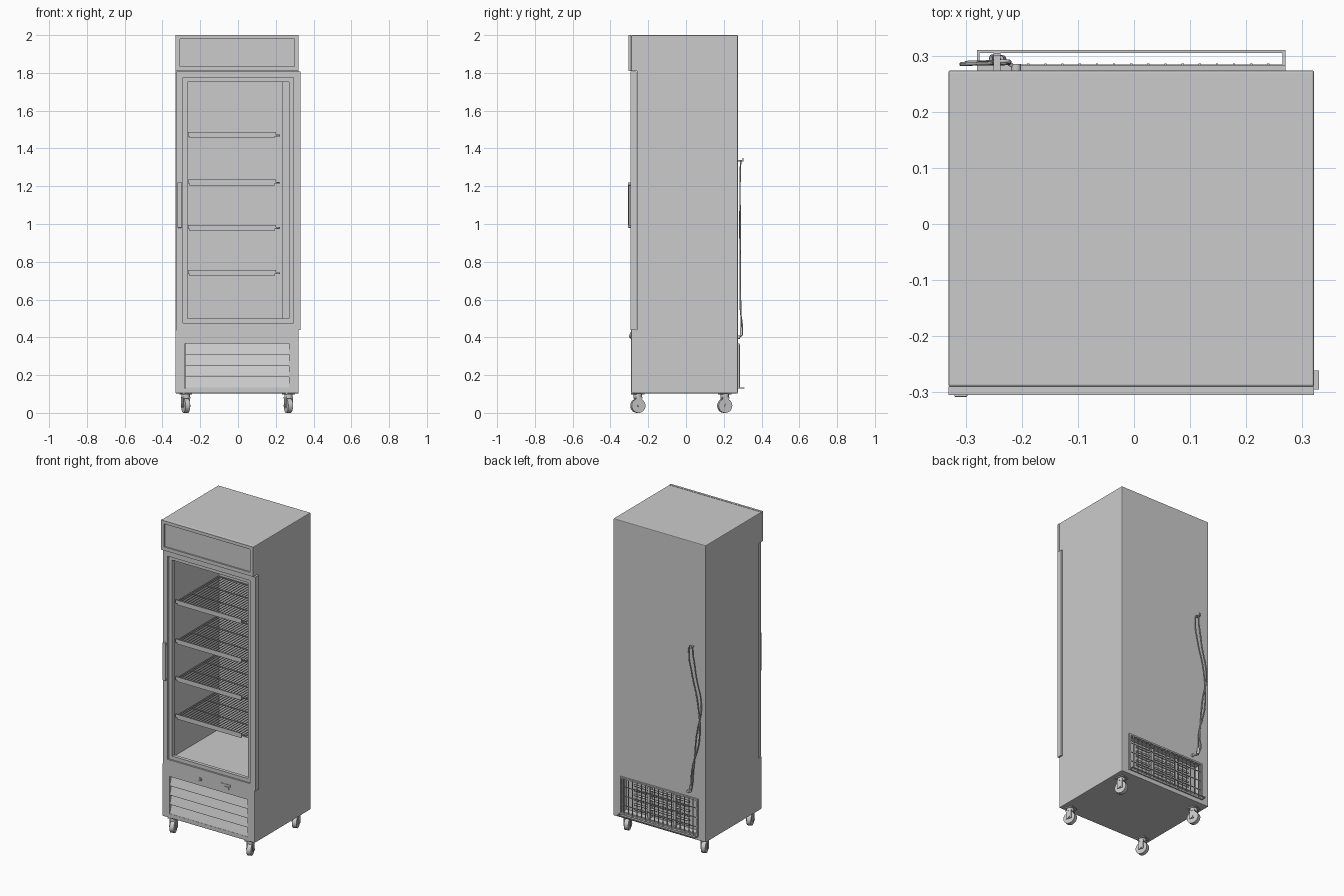
import bpy, bmesh, math
from mathutils import Matrix, Vector

cube = bpy.data.objects.get("Cube")
if cube:
    bpy.data.objects.remove(cube, do_unlink=True)

GREY = (0.6, 0.6, 0.6, 1)
mat = bpy.data.materials.new("light grey metal")
mat.use_nodes = True
mat.diffuse_color = GREY
mat.node_tree.nodes["Principled BSDF"].inputs["Base Color"].default_value = GREY


def finish(name, bm, bevel=0, smooth=False):
    bmesh.ops.recalc_face_normals(bm, faces=bm.faces)
    mesh = bpy.data.meshes.new(name)
    bm.to_mesh(mesh)
    bm.free()
    ob = bpy.data.objects.new(name, mesh)
    bpy.context.collection.objects.link(ob)
    mesh.materials.append(mat)
    if bevel:
        mod = ob.modifiers.new("soft edges", "BEVEL")
        mod.width, mod.segments = bevel, 2
    if smooth:
        bpy.ops.object.select_all(action="DESELECT")
        ob.select_set(True)
        bpy.context.view_layer.objects.active = ob
        bpy.ops.object.shade_smooth_by_angle(angle=math.radians(40))
    return ob


def add_box(bm, x0, x1, y0, y1, z0, z1):
    size = Matrix.Diagonal((x1 - x0, y1 - y0, z1 - z0, 1))
    centre = Matrix.Translation(((x0 + x1) / 2, (y0 + y1) / 2, (z0 + z1) / 2))
    bmesh.ops.create_cube(bm, size=1, matrix=centre @ size)


def boxes(name, items, bevel=0):
    bm = bmesh.new()
    for item in items:
        add_box(bm, *item)
    return finish(name, bm, bevel)


def add_cylinder(bm, start, end, r, sides=20):
    a, b = Vector(start), Vector(end)
    turn = (b - a).to_track_quat("Z", "Y").to_matrix().to_4x4()
    bmesh.ops.create_cone(bm, cap_ends=True, segments=sides, radius1=r, radius2=r,
                          depth=(b - a).length, matrix=Matrix.Translation((a + b) / 2) @ turn)


def frame(name, outer, inner, y0, y1):
    """Rectangular frame facing front; outer and inner are (x0, x1, z0, z1)."""
    bm = bmesh.new()
    loops = []
    for x0, x1, z0, z1 in (outer, inner):
        for y in (y0, y1):
            loops.append([bm.verts.new((x, y, z)) for x, z in
                          ((x0, z0), (x1, z0), (x1, z1), (x0, z1))])
    of, ob, nf, nb = loops
    for a, b in ((of, nf), (nf, nb), (nb, ob), (ob, of)):
        for i in range(4):
            j = (i + 1) % 4
            bm.faces.new((a[i], a[j], b[j], b[i]))
    return finish(name, bm)


def cut(target, *cutters):
    bpy.context.view_layer.objects.active = target
    for cutter in cutters:
        mod = target.modifiers.new("opening", "BOOLEAN")
        mod.object, mod.operation, mod.solver = cutter, "DIFFERENCE", "EXACT"
        cutter.hide_render = True
    for m in list(target.modifiers):
        bpy.ops.object.modifier_apply(modifier=m.name)
    for cutter in cutters:
        bpy.data.objects.remove(cutter, do_unlink=True)


def cord(name, points, r):
    curve = bpy.data.curves.new(name, "CURVE")
    curve.dimensions, curve.bevel_depth = "3D", r
    curve.bevel_resolution, curve.resolution_u = 2, 6
    curve.use_fill_caps = True
    spline = curve.splines.new("BEZIER")
    spline.bezier_points.add(len(points) - 1)
    for bp, co in zip(spline.bezier_points, points):
        bp.co = co
        bp.handle_left_type = bp.handle_right_type = "AUTO"
    ob = bpy.data.objects.new(name, curve)
    bpy.context.collection.objects.link(ob)
    curve.materials.append(mat)
    bpy.ops.object.select_all(action="DESELECT")
    ob.select_set(True)
    bpy.context.view_layer.objects.active = ob
    bpy.ops.object.convert(target="MESH")


# Cabinet with door rebate, cooled space, louvre recess and shallow machine bay
L, R = -0.331, 0.321
cabinet = boxes("cabinet", [(L, R, -0.29, 0.274, 0.103, 2)], 0.004)
cut(cabinet,
    boxes("rebate_cutter", [(-0.4, 0.4, -0.35, -0.26, 0.438, 1.81)]),
    boxes("cavity_cutter", [(-0.275, 0.275, -0.3, 0.2, 0.485, 1.77)]),
    boxes("louvre_cutter", [(-0.28, 0.27, -0.35, -0.262, 0.13, 0.368)]),
    boxes("bay_cutter", [(-0.265, 0.255, 0.235, 0.3, 0.145, 0.355)]))

# Header with a recessed sign panel
frame("header_frame", (L, R, 1.81, 2), (-0.308, 0.298, 1.833, 1.98), -0.305, -0.29)
boxes("header_panel", [(-0.308, 0.298, -0.296, -0.289, 1.833, 1.98)])

# Sloping louvres
bm = bmesh.new()
pitch = 0.238 / 4
for i in range(4):
    z = 0.13 + i * pitch
    section = [(-0.289, z), (-0.289, z + 0.004), (-0.272, z + pitch), (-0.262, z + pitch), (-0.262, z)]
    ends = [[bm.verts.new((x, y, h)) for y, h in section] for x in (-0.279, 0.269)]
    bm.faces.new(ends[0])
    bm.faces.new(ends[1])
    for k in range(5):
        n = (k + 1) % 5
        bm.faces.new((ends[0][k], ends[0][n], ends[1][n], ends[1][k]))
finish("front_louvres", bm)

# Lock and small control plate
bm = bmesh.new()
add_cylinder(bm, (-0.065, -0.288, 0.408), (-0.065, -0.296, 0.408), 0.013)
add_cylinder(bm, (-0.065, -0.296, 0.408), (-0.065, -0.302, 0.408), 0.008)
finish("lock", bm, smooth=True)
boxes("control_plate", [(0.075, 0.15, -0.293, -0.289, 0.415, 0.427),
                        (0.105, 0.14, -0.294, -0.289, 0.397, 0.412)])

# Door frame, recessed inner bead and gasket
BEAD = (-0.29, 0.293, 0.477, 1.775)
frame("door_frame", (-0.325, 0.33, 0.439, 1.807), BEAD, -0.295, -0.261)
frame("door_bead", BEAD, (-0.267, 0.27, 0.5, 1.752), -0.284, -0.262)

boxes("door_handle", [(-0.32, -0.297, -0.308, -0.303, 0.98, 1.22),
                      (-0.32, -0.314, -0.304, -0.294, 0.98, 1.22),
                      (-0.314, -0.297, -0.304, -0.294, 0.98, 0.995),
                      (-0.314, -0.297, -0.304, -0.294, 1.205, 1.22)], 0.0015)

# Upright lamp housing beside the hinge
boxes("lamp_strip", [(0.235, 0.276, -0.225, -0.19, 0.485, 1.77),
                     (0.245, 0.265, -0.23, -0.225, 0.51, 1.745)])

# Wire shelves
SL, SR, SF, SB = -0.266, 0.222, -0.25, 0.185
for n, z in enumerate((0.74, 0.98, 1.22, 1.47)):
    items = [(SL, SR - 0.022, SF, SF + 0.006, z - 0.006, z + 0.016),
             (SL + 0.01, SR - 0.03, SF + 0.004, SF + 0.018, z - 0.016, z - 0.006),
             (SL, SR, SB - 0.006, SB, z - 0.003, z + 0.003)]
    items += [(x, x + 0.006, SF + 0.02, SB, z - 0.003, z + 0.003) for x in (SL, SR - 0.006)]
    items += [(SL, SR, y, y + 0.005, z - 0.006, z - 0.001) for y in (-0.23, -0.1, 0.04)]
    wires = 24
    for i in range(1, wires):
        x = SL + (SR - SL) * i / wires
        items.append((x - 0.0018, x + 0.0018, SF + 0.005, SB, z - 0.001, z + 0.003))
    boxes(f"shelf_{n + 1}", items)

# Rear grille with its open bottom rail
GL, GR = -0.28, 0.27
frame("rear_grille_frame", (GL, GR, 0.13, 0.368), (GL + 0.01, GR - 0.01, 0.14, 0.358), 0.273, 0.283)
bars = []
for i in range(1, 18):
    x = GL + (GR - GL) * i / 18
    bars.append((x - 0.002, x + 0.002, 0.281, 0.286, 0.135, 0.363))
for i in range(1, 4):
    z = 0.13 + 0.238 * i / 4
    bars.append((GL + 0.005, GR - 0.005, 0.277, 0.281, z - 0.002, z + 0.002))
boxes("rear_grille_bars", bars)
boxes("rear_rail", [(GL, GR, 0.305, 0.31, 0.128, 0.134), (GL, GR, 0.276, 0.284, 0.128, 0.134),
                    (GL, GL + 0.005, 0.28, 0.31, 0.128, 0.134),
                    (GR - 0.005, GR, 0.28, 0.31, 0.128, 0.134)])

# Condenser pipes behind the grille
bm = bmesh.new()
for i in range(6):
    z = 0.17 + 0.03 * i
    add_cylinder(bm, (-0.2, 0.25, z), (0.19, 0.25, z), 0.006, 10)
for x in (-0.1, 0.08):
    add_box(bm, x - 0.008, x + 0.008, 0.234, 0.262, 0.145, 0.345)
finish("condenser_pipes", bm, smooth=True)

# Power cord hung from a hook, with its plug
cord("power_cord", [(-0.21, 0.278, 0.4), (-0.235, 0.293, 0.41), (-0.255, 0.287, 0.56),
                    (-0.275, 0.287, 0.78), (-0.308, 0.285, 0.97), (-0.272, 0.286, 1.15),
                    (-0.25, 0.287, 1.28), (-0.235, 0.29, 1.335), (-0.222, 0.288, 1.29),
                    (-0.24, 0.286, 1.17), (-0.285, 0.288, 0.98), (-0.295, 0.287, 0.75),
                    (-0.245, 0.29, 0.55), (-0.24, 0.293, 0.44)], 0.0036)
bm = bmesh.new()
add_cylinder(bm, (-0.24, 0.293, 0.45), (-0.235, 0.293, 0.41), 0.008, 12)
add_cylinder(bm, (-0.21, 0.272, 0.4), (-0.21, 0.285, 0.4), 0.009, 12)
finish("plug_and_cord_entry", bm, smooth=True)
boxes("cord_hook", [(-0.25, -0.238, 0.273, 0.305, 1.332, 1.34),
                    (-0.25, -0.238, 0.3, 0.305, 1.332, 1.35)])

# Swivel castors, each turned a little
for side, x in (("right", -0.277), ("left", 0.267)):
    for end, y in (("front", -0.255), ("rear", 0.205)):
        bm = bmesh.new()
        add_box(bm, -0.026, 0.026, -0.03, 0.03, 0.097, 0.104)
        add_cylinder(bm, (0, 0, 0.078), (0, 0, 0.098), 0.022)
        for s in (-1, 1):
            add_box(bm, *sorted((s * 0.016, s * 0.02)), -0.016, 0.018, 0.028, 0.082)
        add_box(bm, -0.02, 0.02, -0.018, 0.02, 0.076, 0.084)
        add_cylinder(bm, (-0.024, 0, 0.038), (0.024, 0, 0.038), 0.008, 12)
        add_cylinder(bm, (-0.013, 0, 0.038), (0.013, 0, 0.038), 0.038, 28)
        bm.transform(Matrix.Translation((x, y, 0)) @ Matrix.Rotation(math.radians(18), 4, "Z"))
        finish(f"{end}_{side}_castor", bm, smooth=True)
